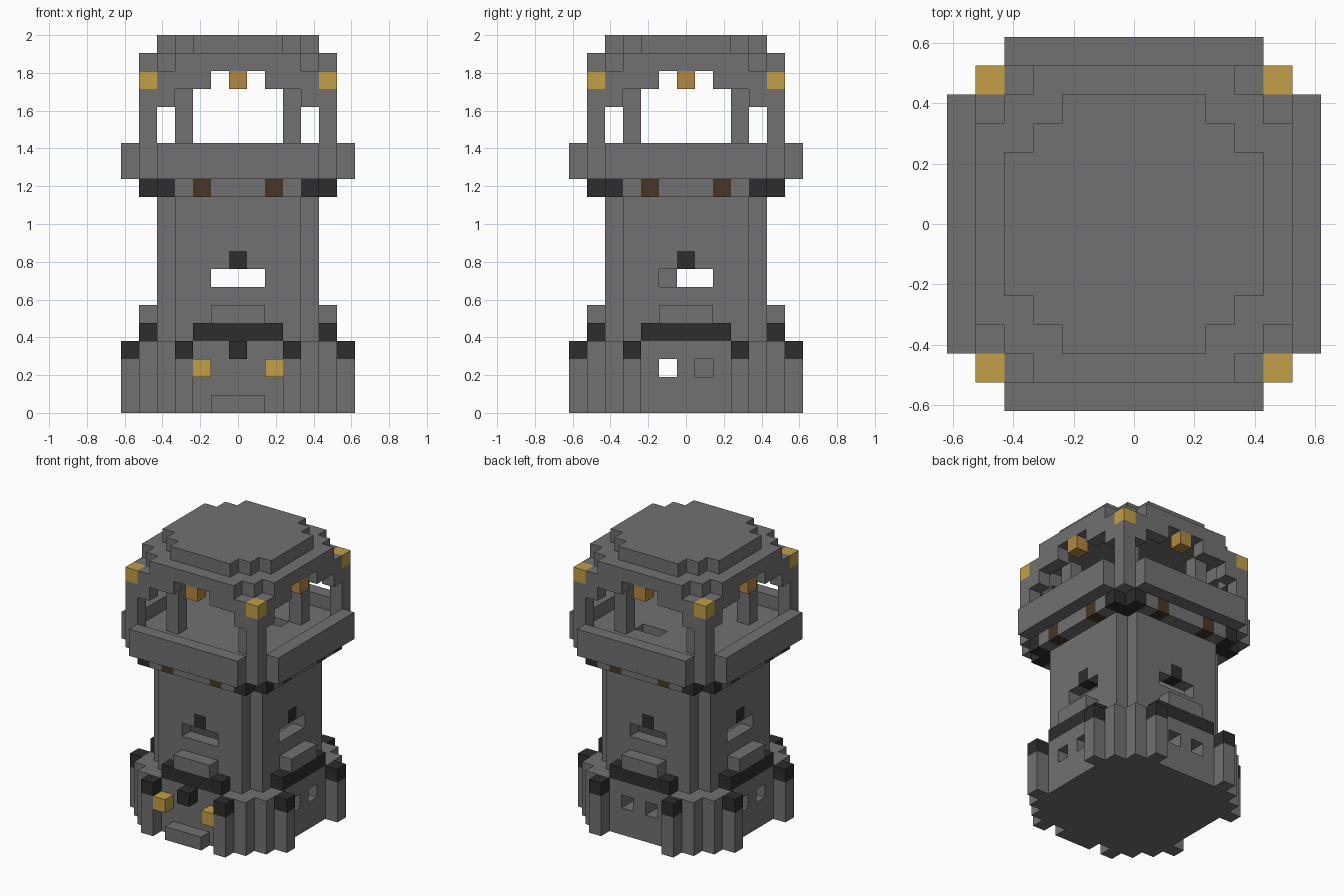
import bpy, bmesh, math
from mathutils import Vector

cube = bpy.data.objects.get("Cube")
if cube:
    bpy.data.objects.remove(cube, do_unlink=True)

U = 2 / 21  # edge of one building block
COLOURS = {
    "stone_grey": (0.165, 0.165, 0.165),
    "dark_stone": (0.026, 0.026, 0.026),
    "lamp_yellow": (0.546, 0.352, 0.061),
    "lantern_orange": (0.456, 0.242, 0.053),
    "timber_brown": (0.065, 0.037, 0.018),
}
MATS = {}
for name, rgb in COLOURS.items():
    m = bpy.data.materials.new(name)
    m.use_nodes = True
    m.diffuse_color = (*rgb, 1)
    bsdf = m.node_tree.nodes["Principled BSDF"]
    bsdf.inputs["Base Color"].default_value = (*rgb, 1)
    bsdf.inputs["Roughness"].default_value = 0.9
    MATS[name] = m

cells = {}  # block position -> (part, colour)


def box(part, colour, xs, ys, zs):
    """Fill an inclusive block range."""
    for x in range(xs[0], xs[1] + 1):
        for y in range(ys[0], ys[1] + 1):
            for z in range(zs[0], zs[1] + 1):
                cells[x, y, z] = (part, colour)


def turned(part, colour, xs, ys, zs, turns=(0, 1, 2, 3)):
    """Fill the range, repeated by quarter turns about the tower axis."""
    for t in turns:
        a, b = xs, ys
        for _ in range(t):
            a, b = (-b[1], -b[0]), a
        box(part, colour, a, b, zs)


def carve(xs, ys, zs, turns=(0,)):
    """Empty a range, repeated by quarter turns."""
    turned(None, None, xs, ys, zs, turns)
    for key in [k for k, v in cells.items() if v[0] is None]:
        del cells[key]


def plan(part, colour, half_widths, zs):
    """Stepped round slab: half width of each row, from the middle outwards."""
    for y, w in enumerate(half_widths):
        for s in (-1, 1):
            box(part, colour, (-w, w), (s * y, s * y), zs)


G, D, Y = "stone_grey", "dark_stone", "lamp_yellow"

# Base with corner steps and dark-capped buttresses
plan("base", G, (5, 5, 5, 5, 5, 4), (0, 3))
for side in (-3, 3):
    turned("buttress", G, (side, side), (-6, -6), (0, 2))
    turned("buttress", D, (side, side), (-6, -6), (3, 3))

# Shaft with notched corners, ledges and window keystones
plan("shaft", G, (4, 4, 4, 4, 3), (4, 11))
turned("dark_ledge", D, (-2, 2), (-5, -5), (4, 4))
turned("upper_ledge", G, (-1, 1), (-5, -5), (5, 5))
turned("window_keystone", D, (0, 0), (-4, -4), (8, 8))

# Hollow room, windows and small base openings
carve((-3, 3), (-3, 3), (1, 11))
carve((-1, 1), (-4, -4), (7, 7), (0, 1, 2, 3))
for side in (-1, 1):
    carve((side, side), (-5, -4), (2, 2), (1, 2, 3))

# Spiral steps inside the room
for z in range(1, 12):
    a = math.radians(161 + 36 * (z - 2))
    x, y = round(3 * math.cos(a)), round(3 * math.sin(a))
    box("spiral_steps", G, (x, x), (y, y), (z, z))

# Front entrance: doorstep, lamps and keystone
box("doorstep", G, (-1, 1), (-6, -6), (0, 0))
for side in (-2, 2):
    box("front_lamp", Y, (side, side), (-6, -6), (2, 2))
box("door_keystone", D, (0, 0), (-6, -6), (3, 3))

# Corbel course under the gallery
box("corbel_course", G, (-4, 4), (-4, 4), (12, 12))
turned("corbel_course", G, (-3, 3), (-5, -5), (12, 12))
turned("corner_corbel", D, (4, 4), (-5, -4), (12, 12))
turned("corner_corbel", D, (5, 5), (-4, -4), (12, 12))
for side in (-2, 2):
    turned("timber_bracket", "timber_brown", (side, side), (-5, -5), (12, 12))

# Gallery floor, parapet and stair opening
box("gallery_floor", G, (-5, 5), (-5, 5), (13, 13))
turned("parapet", G, (-4, 4), (-6, -6), (13, 14))
carve((1, 2), (2, 2), (12, 13))

# Outer posts with lamps, inner posts, arches and lanterns
turned("outer_post", G, (5, 5), (-5, -5), (14, 17))
turned("corner_lamp", Y, (5, 5), (-5, -5), (18, 18))
turned("inner_post", G, (3, 3), (-3, -3), (14, 18))
for side in (-1, 1):
    turned("arch", G, (side * 4, side * 4), (-5, -5), (17, 17))
    ends = sorted((side * 2, side * 4))
    turned("arch", G, ends, (-5, -5), (18, 18))
turned("hanging_lantern", "lantern_orange", (0, 0), (-5, -5), (18, 18))

# Two-step roof
plan("roof_lower", G, (5, 5, 5, 5, 4, 3), (19, 19))
plan("roof_upper", G, (4, 4, 4, 3, 2), (20, 20))

# Turn each part's exposed block sides into one clean mesh
AXES = [Vector(v) for v in ((1, 0, 0), (0, 1, 0), (0, 0, 1))]
parts = {}
for pos, (part, colour) in cells.items():
    parts.setdefault(part, []).append((pos, colour))

for part, blocks in parts.items():
    bm = bmesh.new()
    mesh = bpy.data.meshes.new(part)
    used = sorted({c for _, c in blocks})
    for c in used:
        mesh.materials.append(MATS[c])
    for pos, colour in blocks:
        centre = Vector(pos) + Vector((0, 0, 0.5))
        for i, axis in enumerate(AXES):
            for s in (-1, 1):
                n = axis * s
                if tuple(int(p + d) for p, d in zip(pos, n)) in cells:
                    continue
                a, b = AXES[(i + 1) % 3] / 2, AXES[(i + 2) % 3] / 2 * s
                ring = (-a - b, a - b, a + b, b - a)
                face = bm.faces.new([bm.verts.new((centre + n / 2 + r) * U) for r in ring])
                face.material_index = used.index(colour)
    bmesh.ops.remove_doubles(bm, verts=bm.verts, dist=U / 100)
    bmesh.ops.dissolve_limit(bm, angle_limit=0.01, verts=bm.verts, edges=bm.edges,
                             delimit={"MATERIAL"})
    bm.to_mesh(mesh)
    bm.free()
    bpy.context.collection.objects.link(bpy.data.objects.new(part, mesh))
